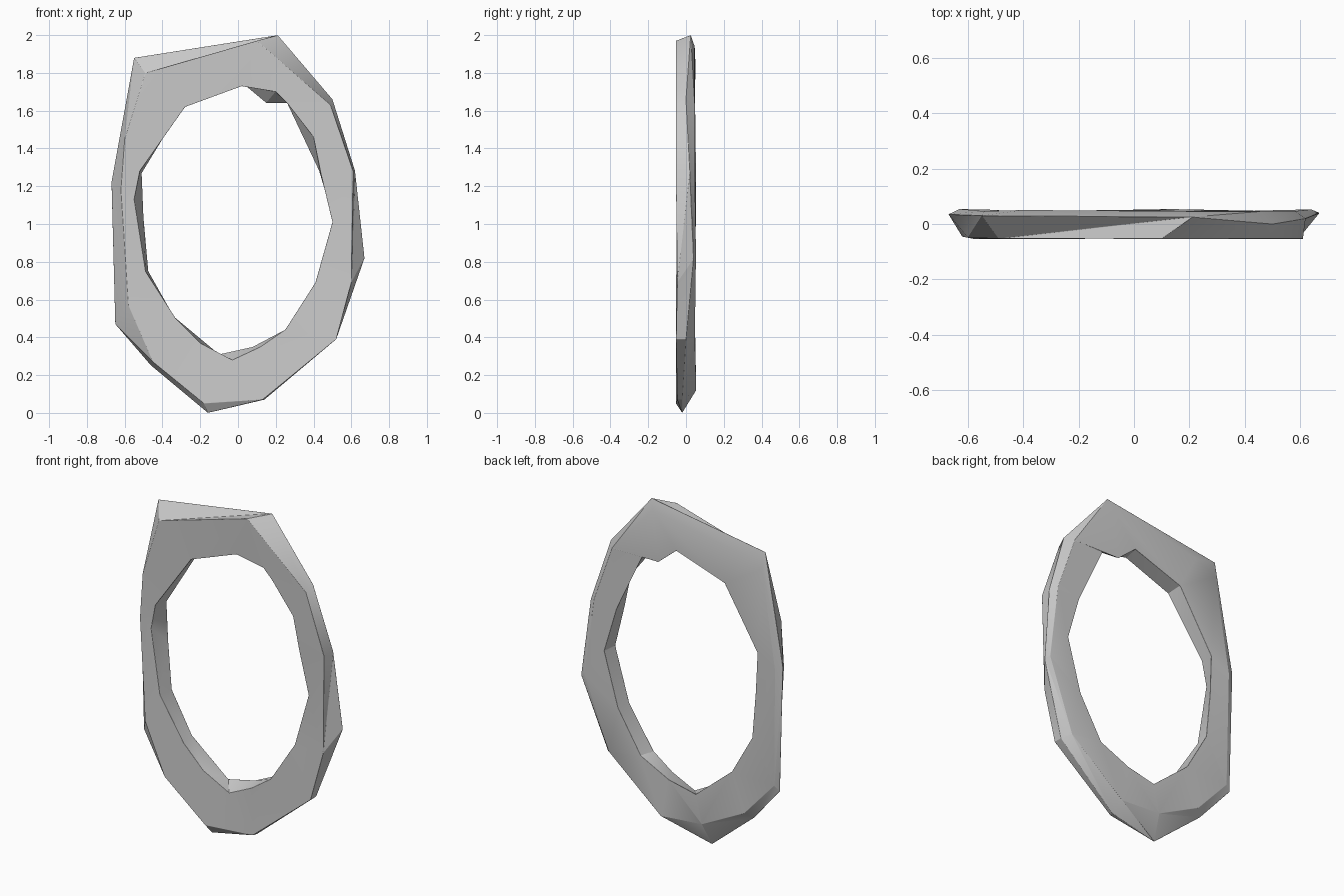
import bpy, bmesh, math

# Rails around the ring as (x, y, z) corners, read from the silhouettes
def rail(y, pts):
    return [(x, y + 0.004 * math.sin(7 * x + 5 * z), z) for x, z in pts]

front_outer = rail(-0.05, [
    (0.61, 1.28), (0.49, 1.63), (0.10, 1.97), (-0.49, 1.80), (-0.60, 1.45),
    (-0.62, 1.18), (-0.58, 0.57), (-0.45, 0.27), (-0.18, 0.05), (0.13, 0.07),
    (0.52, 0.39), (0.60, 0.69)])
rim = [
    (0.67, 0.04, 0.82), (0.62, 0.02, 1.28), (0.50, 0.00, 1.66), (0.21, 0.025, 2.0),
    (-0.55, 0.03, 1.88), (-0.67, 0.035, 1.22), (-0.65, 0.035, 0.47),
    (-0.46, 0.01, 0.25), (-0.16, -0.02, 0.0), (0.14, -0.02, 0.07), (0.52, 0.0, 0.39)]
back_outer = rail(0.05, [
    (0.64, 0.84), (0.58, 1.30), (0.46, 1.64), (0.19, 1.94), (-0.40, 1.84),
    (-0.54, 1.78), (-0.63, 1.20), (-0.62, 0.50), (-0.42, 0.28), (-0.14, 0.14),
    (0.13, 0.12), (0.48, 0.41)])
back_inner = rail(0.047, [
    (0.51, 1.01), (0.43, 1.28), (0.26, 1.64), (0.15, 1.64), (0.03, 1.74),
    (-0.29, 1.63), (-0.51, 1.27), (-0.50, 1.03), (-0.475, 0.75), (-0.34, 0.51),
    (-0.10, 0.31), (0.08, 0.35), (0.27, 0.44), (0.42, 0.69)])
front_inner = rail(-0.045, [
    (0.50, 1.01), (0.44, 1.26), (0.40, 1.46), (0.26, 1.64), (0.20, 1.70),
    (0.02, 1.73), (-0.28, 1.62), (-0.52, 1.28), (-0.55, 1.13), (-0.49, 0.75),
    (-0.33, 0.50), (-0.20, 0.37), (-0.03, 0.28), (0.12, 0.35), (0.25, 0.44),
    (0.41, 0.69)])

def angle(p):
    return math.atan2(p[2] - 1.0, p[0] * 1.5) % math.tau

bm = bmesh.new()

def make_loop(pts):
    pts = sorted(pts, key=angle)
    return [(bm.verts.new(p), angle(p)) for p in pts]

# Join two closed rails of different counts with triangles, advancing by angle
def stitch(a, b):
    n, m = len(a), len(b)
    ang = lambda r, k: r[k % len(r)][1] + math.tau * (k // len(r))
    i = j = 0
    while i < n or j < m:
        if j >= m or (i < n and ang(a, i + 1) <= ang(b, j + 1)):
            bm.faces.new((a[i % n][0], a[(i + 1) % n][0], b[j % m][0]))
            i += 1
        else:
            bm.faces.new((a[i % n][0], b[(j + 1) % m][0], b[j % m][0]))
            j += 1

loops = [make_loop(r) for r in (front_outer, rim, back_outer, back_inner, front_inner)]
for k in range(5):
    stitch(loops[k], loops[(k + 1) % 5])
bmesh.ops.recalc_face_normals(bm, faces=bm.faces)

# Faceted stone ring
mesh = bpy.data.meshes.new("stone_ring")
bm.to_mesh(mesh)
bm.free()
ring = bpy.data.objects.new("stone_ring", mesh)
bpy.context.collection.objects.link(ring)
bpy.context.view_layer.objects.active = ring
ring.select_set(True)

# Slightly worn edges
bevel = ring.modifiers.new("worn_edges", 'BEVEL')
bevel.width = 0.006
bevel.segments = 2
bevel.limit_method = 'ANGLE'
bevel.angle_limit = math.radians(30)
bpy.ops.object.shade_smooth_by_angle(angle=math.radians(25))
